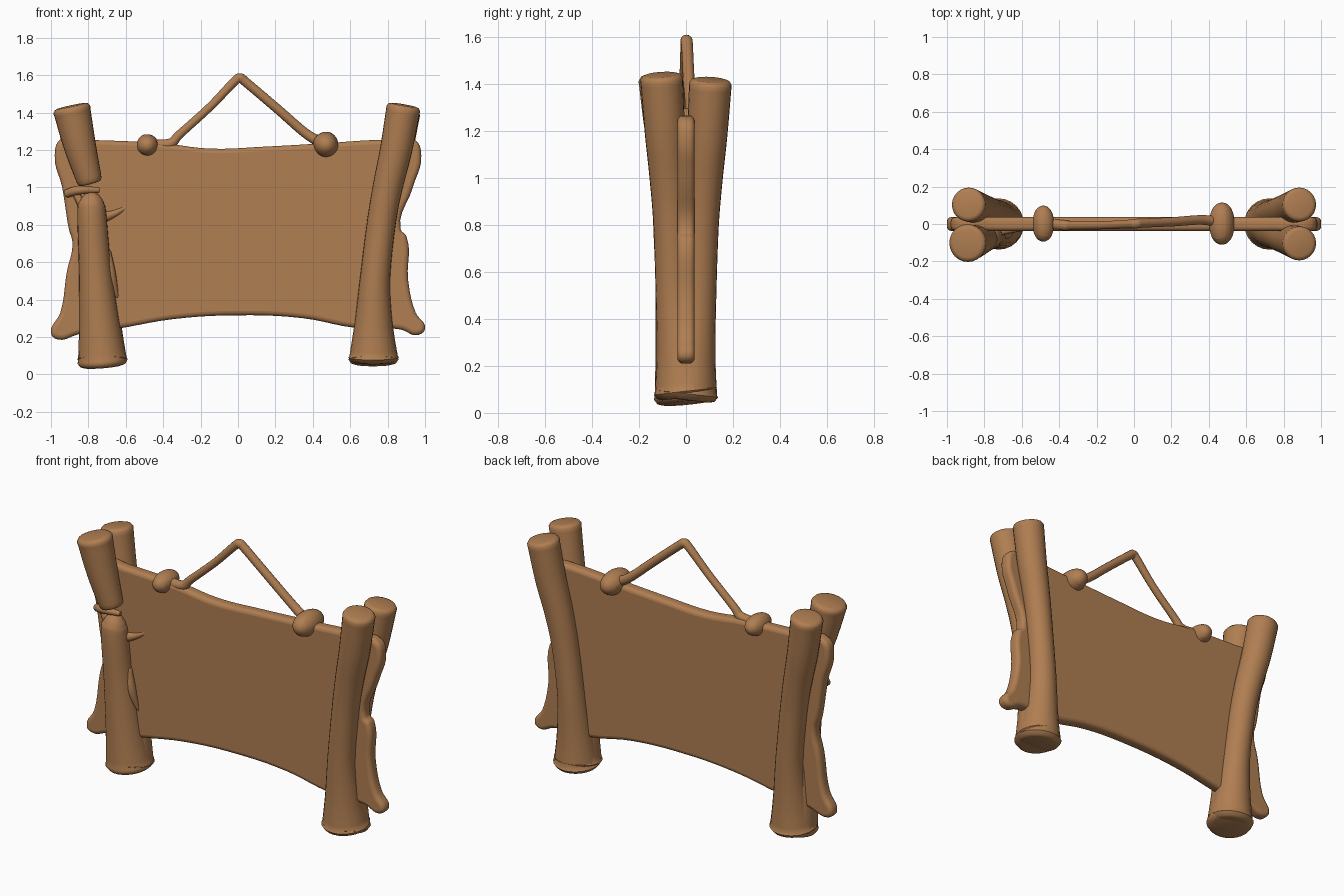
import bpy, bmesh, math
from mathutils import Vector

if "Cube" in bpy.data.objects:
    bpy.data.objects.remove(bpy.data.objects["Cube"], do_unlink=True)

BROWN = (0.434, 0.209, 0.084, 1)
wood = bpy.data.materials.new("warm brown")
wood.use_nodes = True
wood.diffuse_color = BROWN
wood.node_tree.nodes["Principled BSDF"].inputs["Base Color"].default_value = BROWN


def finish(obj, angle=60):
    obj.data.materials.clear()
    obj.data.materials.append(wood)
    bpy.ops.object.select_all(action='DESELECT')
    obj.select_set(True)
    bpy.context.view_layer.objects.active = obj
    bpy.ops.object.shade_smooth_by_angle(angle=math.radians(angle))
    return obj


def spline(pts, steps):
    """Smooth path through (x, y, z, radius) points."""
    p = [Vector(q) for q in pts]
    p = [2 * p[0] - p[1]] + p + [2 * p[-1] - p[-2]]
    out = []
    for a, b, c, d in zip(p, p[1:], p[2:], p[3:]):
        for i in range(steps):
            t = i / steps
            out.append(0.5 * (2 * b + (c - a) * t + (2 * a - 5 * b + 4 * c - d) * t * t
                              + (3 * b - a - 3 * c + d) * t ** 3))
    return out + [p[-2]]


def tube(name, pts, sides=24, steps=6):
    """Tapered log or cord with softly rounded ends."""
    path = spline(pts, steps)
    pos = [q.to_3d() for q in path]
    rings = []
    last = len(path) - 1
    for i, q in enumerate(path):
        tan = (pos[min(i + 1, last)] - pos[max(i - 1, 0)]).normalized()
        caps = [(0, 1)]
        if i == 0:
            caps = [(0, 0.75), (0.05, 0.9), (0.2, 1)]
        elif i == last:
            caps = [(-0.2, 1), (-0.05, 0.9), (0, 0.75)]
        for shift, scale in caps:
            rings.append((pos[i] + tan * shift * q[3], tan, q[3] * scale))
    bm = bmesh.new()
    loops = []
    for c, tan, r in rings:
        u = Vector((0, 1, 0)).cross(tan).normalized()
        v = tan.cross(u)
        loops.append([bm.verts.new(c + r * (u * math.cos(a) + v * math.sin(a)))
                      for a in (2 * math.pi * k / sides for k in range(sides))])
    for lo, hi in zip(loops, loops[1:]):
        for k in range(sides):
            n = (k + 1) % sides
            bm.faces.new((lo[k], lo[n], hi[n], hi[k]))
    bm.faces.new(loops[0][::-1])
    bm.faces.new(loops[-1])
    bmesh.ops.recalc_face_normals(bm, faces=bm.faces)
    mesh = bpy.data.meshes.new(name)
    bm.to_mesh(mesh)
    bm.free()
    obj = bpy.data.objects.new(name, mesh)
    bpy.context.collection.objects.link(obj)
    return finish(obj)


# Hide sheet with ragged side flaps
OUTLINE = [
    (-0.95, 1.255), (-0.75, 1.252), (-0.4, 1.235), (-0.15, 1.207), (0.15, 1.218),
    (0.45, 1.235), (0.8, 1.255), (0.95, 1.25), (0.98, 1.17), (0.935, 1.0),
    (0.87, 0.775), (0.9, 0.74), (0.91, 0.5), (0.95, 0.33), (1.0, 0.245),
    (0.96, 0.21), (0.87, 0.24), (0.62, 0.25), (0.35, 0.3), (0, 0.316),
    (-0.35, 0.295), (-0.64, 0.245), (-0.85, 0.215), (-0.965, 0.187), (-1.0, 0.22),
    (-0.95, 0.33), (-0.915, 0.55), (-0.885, 0.7), (-0.905, 0.78), (-0.93, 0.94),
    (-0.94, 1.0), (-0.98, 1.17)]
curve = bpy.data.curves.new("hide_sheet", 'CURVE')
curve.dimensions = '2D'
curve.fill_mode = 'BOTH'
curve.extrude = 0.013
curve.bevel_depth = 0.024
curve.bevel_resolution = 3
curve.offset = -0.024
curve.resolution_u = 5
line = curve.splines.new('BEZIER')
line.bezier_points.add(len(OUTLINE) - 1)
line.use_cyclic_u = True
for bp, (x, z) in zip(line.bezier_points, OUTLINE):
    bp.co = (x, z, 0)
    bp.handle_left_type = bp.handle_right_type = 'AUTO'
sheet = bpy.data.objects.new("hide_sheet", curve)
sheet.rotation_euler.x = math.pi / 2
bpy.context.collection.objects.link(sheet)
bpy.ops.object.select_all(action='DESELECT')
sheet.select_set(True)
bpy.context.view_layer.objects.active = sheet
bpy.ops.object.convert(target='MESH')
finish(bpy.context.object, 35)

# Whole posts: each pair clamps the sheet and joins in one foot
POST = [(0.725, 0.0, 0.065, 0.135), (0.725, 0.022, 0.26, 0.104), (0.732, 0.048, 0.5, 0.081),
        (0.765, 0.062, 0.8, 0.077), (0.8, 0.075, 1.0, 0.08), (0.845, 0.09, 1.2, 0.086),
        (0.887, 0.105, 1.44, 0.091)]


def post(name, sx, sy, drop=0.0):
    tube(name, [(sx * x, sy * y, z - drop * (z if z > 0.3 else 0.7), r) for x, y, z, r in POST])


post("left_front_post", 1, -1)
post("left_back_post", 1, 1, 0.015)
post("right_back_post", -1, 1, 0.015)

# Broken front post in two pieces
tube("broken_post_upper", [(-0.893, -0.103, 1.435, 0.101), (-0.845, -0.092, 1.22, 0.086),
                           (-0.79, -0.078, 1.02, 0.066)])
tube("broken_post_lower", [(-0.722, 0, 0.042, 0.135), (-0.742, -0.022, 0.28, 0.108),
                           (-0.765, -0.045, 0.58, 0.086), (-0.782, -0.064, 0.86, 0.077),
                           (-0.782, -0.066, 0.925, 0.064), (-0.78, -0.062, 0.97, 0.032)])
tube("break_splinter", [(-0.92, -0.04, 0.965, 0.022), (-0.85, -0.075, 0.985, 0.024),
                        (-0.74, -0.07, 0.985, 0.014)], 10)
tube("break_splinter_low", [(-0.83, -0.06, 0.9, 0.024), (-0.87, -0.055, 0.97, 0.018)], 10)

# Folds and torn sliver in the sheet beside the broken post
tube("sheet_fold", [(-0.75, -0.04, 0.83, 0.035), (-0.66, -0.03, 0.86, 0.02),
                    (-0.57, -0.025, 0.91, 0.008)], 10)
tube("torn_sliver", [(-0.7, -0.05, 0.66, 0.02), (-0.68, -0.05, 0.53, 0.028),
                     (-0.645, -0.03, 0.41, 0.008)], 10)

# Hanging cord
tube("hanging_cord", [(-0.45, 0.0, 1.225, 0.03), (-0.36, -0.008, 1.235, 0.027),
                      (-0.31, -0.008, 1.285, 0.023), (-0.15, -0.006, 1.43, 0.022),
                      (-0.02, 0.0, 1.565, 0.024), (0.012, 0.002, 1.583, 0.026),
                      (0.045, 0.005, 1.56, 0.025), (0.21, 0.012, 1.42, 0.025),
                      (0.36, 0.022, 1.29, 0.026), (0.46, 0.01, 1.23, 0.03)], 14)


# Knots straddling the top edge, each a core with a wrapped strand
def knot(side, x, z, size, tilt):
    bpy.ops.mesh.primitive_cube_add(size=2, location=(x, 0.002, z), rotation=(0, tilt, 0))
    core = bpy.context.object
    core.name = side + "_knot"
    core.scale = (0.068 * size, 0.115 * size, 0.07 * size)
    sub = core.modifiers.new("round", 'SUBSURF')
    sub.levels = sub.render_levels = 3
    finish(core)
    bpy.ops.mesh.primitive_torus_add(major_segments=32, minor_segments=12, major_radius=0.045 * size,
                                     minor_radius=0.024 * size, location=(x, 0, z),
                                     rotation=(0, math.pi / 2 + tilt, 0))
    wrap = bpy.context.object
    wrap.name = side + "_knot_wrap"
    wrap.scale = (0.75, 1.2, 1.2)
    finish(wrap)


knot("right", -0.485, 1.225, 1.0, 0.25)
knot("left", 0.47, 1.228, 1.17, -0.45)
